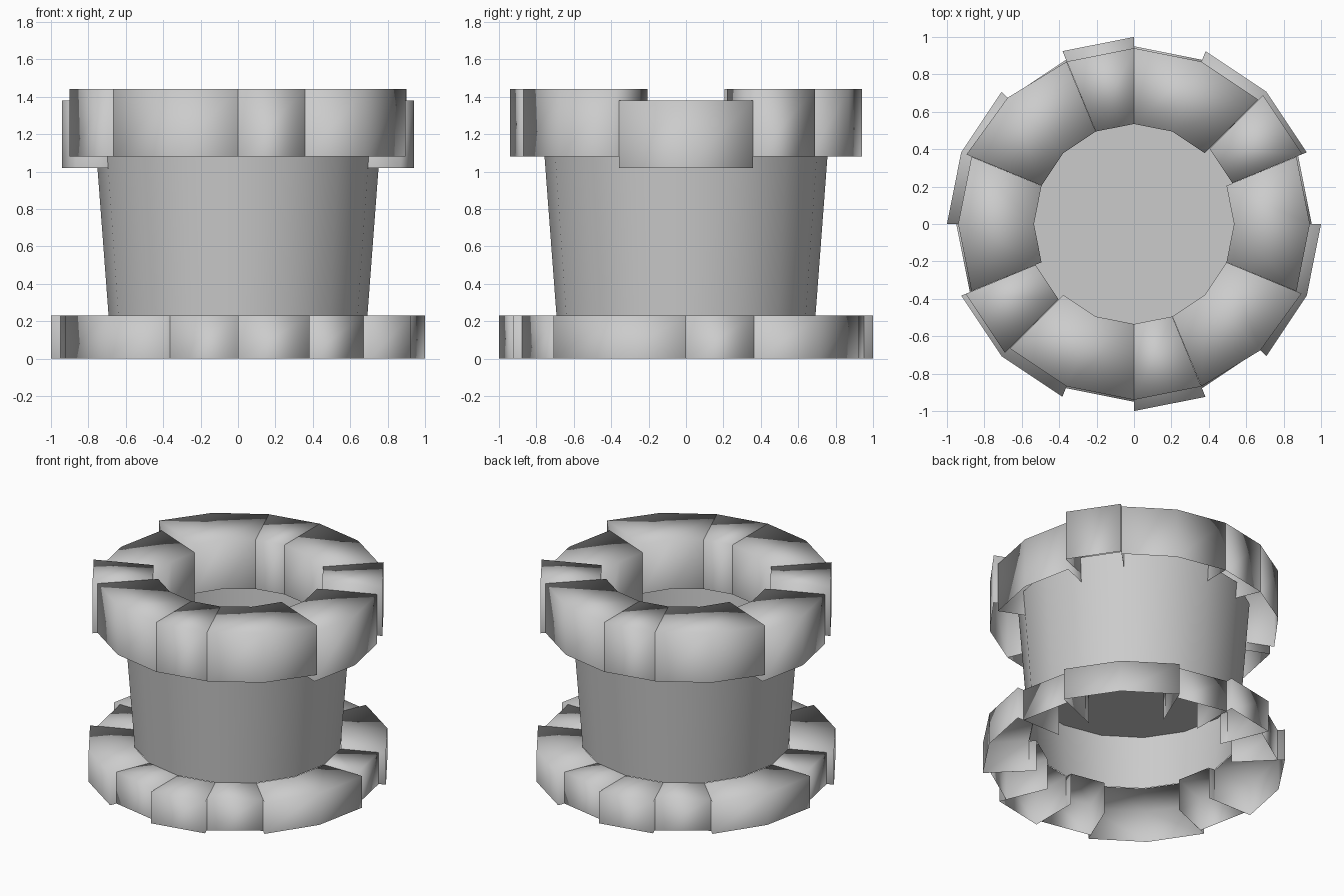
import bpy
import bmesh
from math import sin, cos, radians

cube = bpy.data.objects.get("Cube")
if cube:
    bpy.data.objects.remove(cube, do_unlink=True)

STEP = 22.5   # every ring follows a 16-sided circle
GAP = 0.03    # hairline joint at each block end, in degrees

stone = bpy.data.materials.new("grey_stone")
stone.use_nodes = True
grey = (0.6, 0.6, 0.6, 1)
stone.diffuse_color = grey
stone.node_tree.nodes["Principled BSDF"].inputs["Base Color"].default_value = grey


def polar(r, angle, z):
    a = radians(angle)
    return (r * cos(a), r * sin(a), z)


def finish(bm, name, smooth):
    for f in bm.faces:
        f.smooth = smooth
    mesh = bpy.data.meshes.new(name)
    bm.to_mesh(mesh)
    bm.free()
    mesh.materials.append(stone)
    bpy.context.collection.objects.link(bpy.data.objects.new(name, mesh))


def block(name, start, count, inner, outer, low, high, flare=0, inner_wall=True):
    """Curved stone block, open underneath; flare widens its far end."""
    bm = bmesh.new()
    rows = []
    for i in range(count + 1):
        a = start + i * STEP + (GAP if i == 0 else -GAP if i == count else 0)
        r_out = outer + flare * i / count
        section = [(r_out, low), (r_out, high), (inner, high), (inner, low)]
        rows.append([bm.verts.new(polar(r, a, z)) for r, z in section])
    for a, b in zip(rows, rows[1:]):
        for j in range(3 if inner_wall else 2):
            bm.faces.new((a[j], b[j], b[j + 1], a[j + 1]))
    bm.faces.new(rows[0])
    bm.faces.new(rows[-1][::-1])
    finish(bm, name, True)


# Half rings, repeated after half a turn
# Rim: start angle, segments, push out, drop, flare
rim_half = [(-22.5, 2, 0, 0.06, 0), (22.5, 1, 0.035, 0, 0), (45, 2, 0, 0, 0),
            (90, 1, 0, 0, 0), (112.5, 2, 0, 0, 0.03)]
# Foot: start angle, segments, push out
foot_half = [(-45, 2, 0.05), (0, 1, 0), (22.5, 2, 0.05),
             (67.5, 1, 0), (90, 1, 0.05), (112.5, 1, 0)]

for turn, side in ((0, "a"), (180, "b")):
    # Upper rim blocks
    for i, (start, count, push, drop, flare) in enumerate(rim_half):
        block(f"rim_block_{side}{i + 1}", start + turn, count,
              0.535 + push, 0.94 + push, 1.08 - drop, 1.44 - drop, flare)
    # Foot blocks
    for i, (start, count, push) in enumerate(foot_half):
        block(f"foot_block_{side}{i + 1}", start + turn, count,
              0.645 + push, 0.95 + push, 0, 0.23, inner_wall=False)


def ring(bm, r, z):
    return [bm.verts.new(polar(r, i * STEP, z)) for i in range(16)]


# Tapered hollow shaft, running up inside the rim
bm = bmesh.new()
bottom, top = ring(bm, 0.692, 0.23), ring(bm, 0.765, 1.2)
for i in range(16):
    j = (i + 1) % 16
    bm.faces.new((bottom[i], bottom[j], top[j], top[i]))
finish(bm, "shaft", True)

# Single floor across the shaft
bm = bmesh.new()
bm.faces.new(ring(bm, 0.722, 0.635))
finish(bm, "shaft_floor", False)
